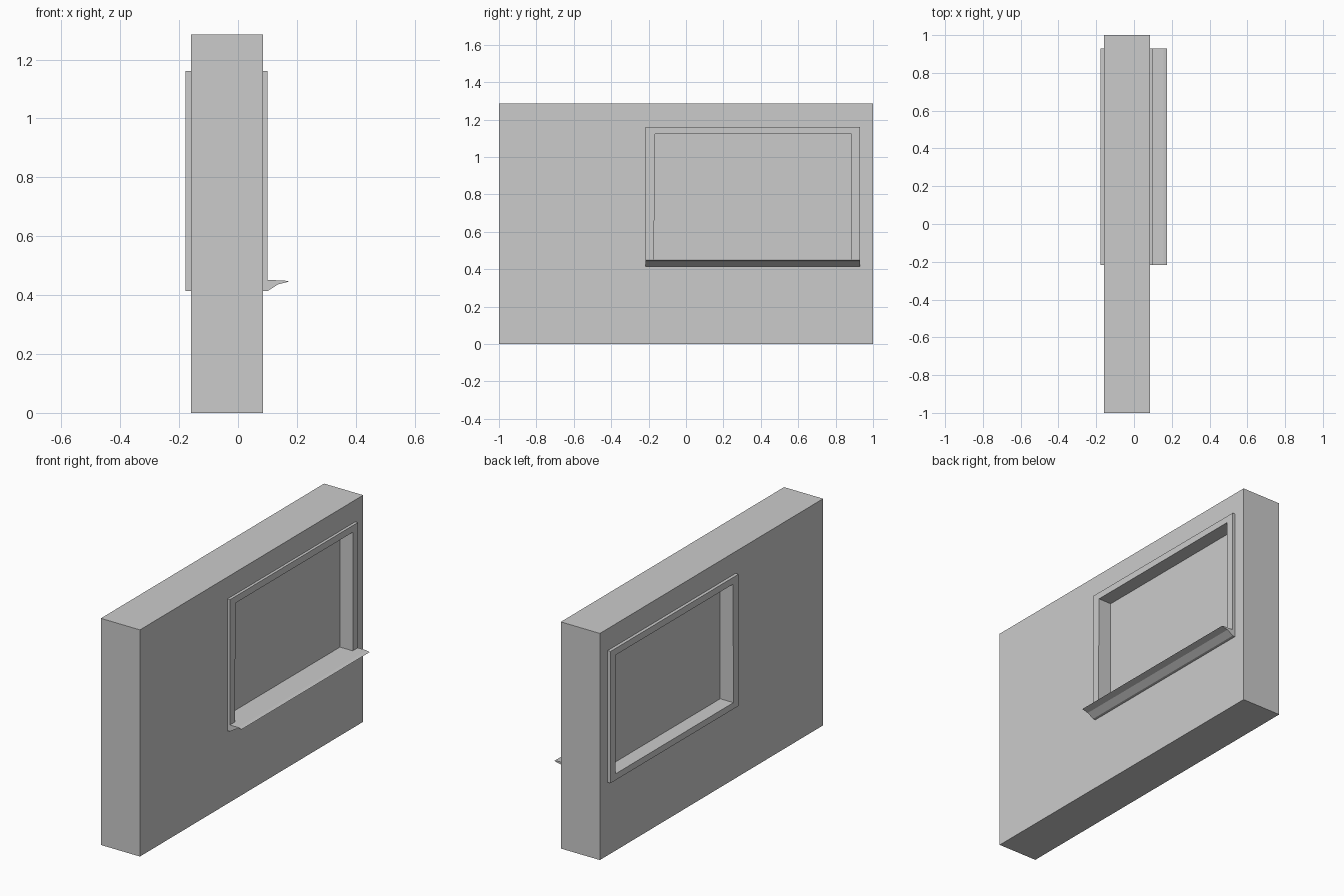
import bpy, bmesh

if "Cube" in bpy.data.objects:
    bpy.data.objects.remove(bpy.data.objects["Cube"])

OPENING = [(-0.171, 0.45), (0.885, 0.45), (0.885, 1.123), (-0.167, 1.123)]


def finish(name, bm):
    bmesh.ops.recalc_face_normals(bm, faces=bm.faces)
    mesh = bpy.data.meshes.new(name)
    bm.to_mesh(mesh)
    bm.free()
    obj = bpy.data.objects.new(name, mesh)
    bpy.context.collection.objects.link(obj)
    return obj


def rect(y0, y1, z0, z1):
    return [(y0, z0), (y1, z0), (y1, z1), (y0, z1)]


def ring(name, x0, x1, outer, inner):
    """Rectangular surround with an opening, extruded along x."""
    bm = bmesh.new()
    loops = [[bm.verts.new((x, y, z)) for y, z in pts]
             for x, pts in ((x0, outer), (x1, outer), (x1, inner), (x0, inner))]
    for k in range(4):
        a, b = loops[k], loops[(k + 1) % 4]
        for i in range(4):
            j = (i + 1) % 4
            bm.faces.new((a[i], a[j], b[j], b[i]))
    return finish(name, bm)


def prism(name, base, offset):
    """Closed outline pushed along an offset."""
    bm = bmesh.new()
    face = bm.faces.new([bm.verts.new(p) for p in base])
    new = bmesh.ops.extrude_face_region(bm, geom=[face], use_keep_orig=True)["geom"]
    bmesh.ops.translate(bm, vec=offset,
                        verts=[v for v in new if isinstance(v, bmesh.types.BMVert)])
    return finish(name, bm)


# Wall with window opening
ring("wall", -0.16, 0.085, rect(-1, 1, 0, 1.285), OPENING)

# Trim on both faces of the wall
TRIM = rect(-0.216, 0.93, 0.414, 1.161)
ring("outer_trim", 0.085, 0.101, TRIM, OPENING)
ring("inner_trim", -0.178, -0.16, TRIM, OPENING)

# Window pane block set inside the opening
prism("window_pane", [(-0.095, y, z) for y, z in OPENING], (0.115, 0, 0))

# Projecting tapered sill
SILL = [(0.101, 0.414), (0.137, 0.437), (0.175, 0.446), (0.155, 0.450), (0.101, 0.451)]
prism("window_sill", [(x, -0.216, z) for x, z in SILL], (0, 1.146, 0))
